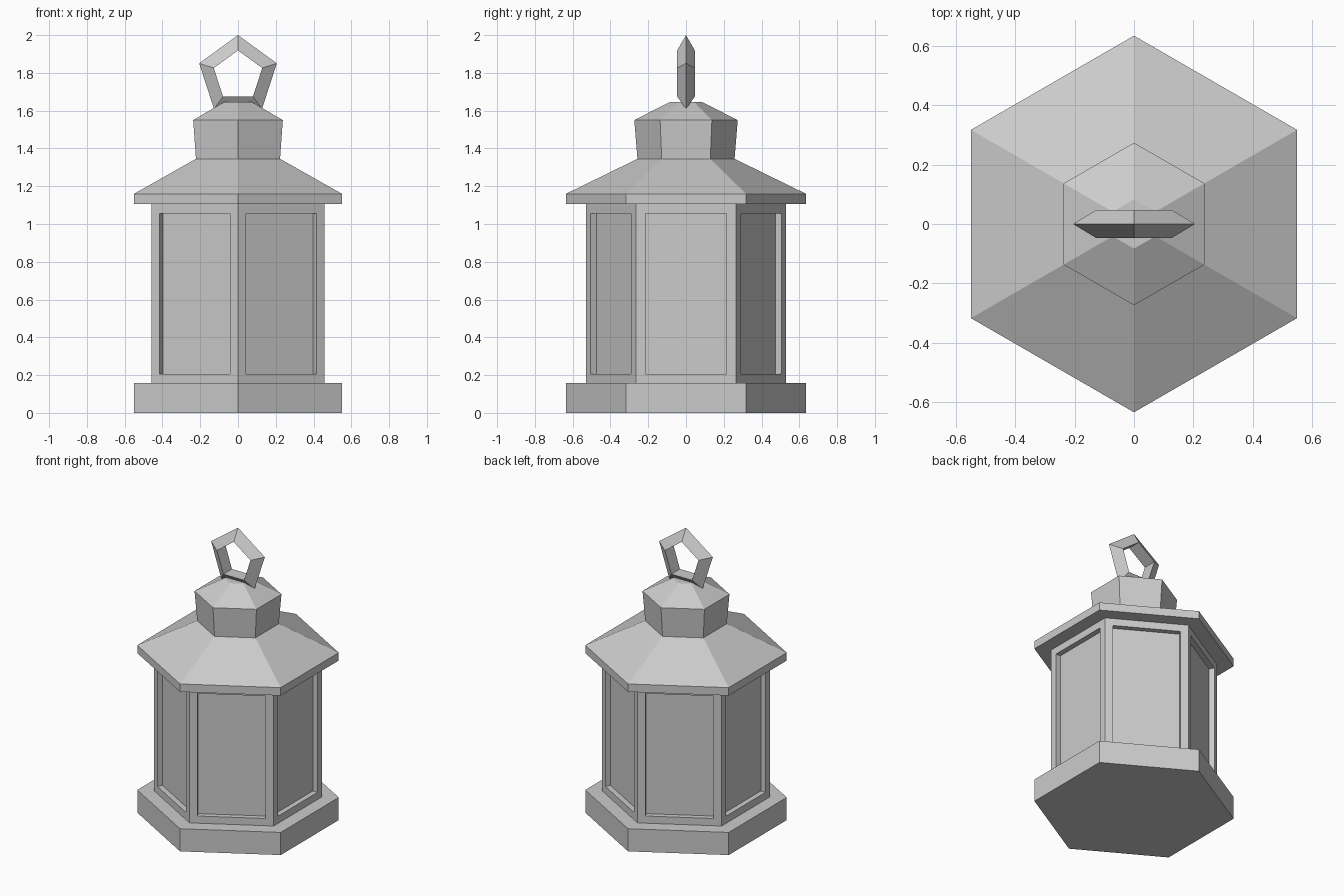
import bpy, bmesh
from math import pi, cos, sin

if "Cube" in bpy.data.objects:
    bpy.data.objects.remove(bpy.data.objects["Cube"])


def hex_loft(name, profile, panels=False):
    """Six-sided solid through (corner radius, z) levels, corners on the y axis."""
    bm = bmesh.new()
    rings = [[bm.verts.new((r * cos(pi / 2 + k * pi / 3), r * sin(pi / 2 + k * pi / 3), z))
              for k in range(6)] for r, z in profile]
    sides = []
    for a, b in zip(rings, rings[1:]):
        for k in range(6):
            n = (k + 1) % 6
            sides.append(bm.faces.new((a[k], a[n], b[n], b[k])))
    bm.faces.new(rings[0][::-1])
    bm.faces.new(rings[-1])
    bm.normal_update()
    if panels:
        # frame each side, then sink the pane straight inward
        bmesh.ops.inset_individual(bm, faces=sides, thickness=0.05, use_even_offset=True)
        for f in sides:
            normal = f.normal.copy()
            pane = bmesh.ops.extrude_discrete_faces(bm, faces=[f])["faces"][0]
            bmesh.ops.translate(bm, verts=pane.verts, vec=normal * -0.036)
    mesh = bpy.data.meshes.new(name)
    bm.to_mesh(mesh)
    bm.free()
    obj = bpy.data.objects.new(name, mesh)
    bpy.context.collection.objects.link(obj)
    return obj


# Base slab
hex_loft("base", [(0.635, 0), (0.635, 0.157)])

# Body with six recessed panes
hex_loft("lantern_body", [(0.53, 0.157), (0.53, 1.105)], panels=True)

# Eave, sloped roof, flared chimney and its cap
hex_loft("roof", [(0.635, 1.105), (0.635, 1.16), (0.257, 1.345),
                  (0.274, 1.55), (0.083, 1.647)])

# Five-sided hanging ring with triangular section
bpy.ops.mesh.primitive_torus_add(major_segments=5, minor_segments=3,
                                 major_radius=0.162, minor_radius=0.054,
                                 location=(0, 0, 1.784), rotation=(pi / 2, -pi / 2, 0))
ring = bpy.context.object
ring.name = "hanging_ring"
for p in ring.data.polygons:
    p.use_smooth = False
